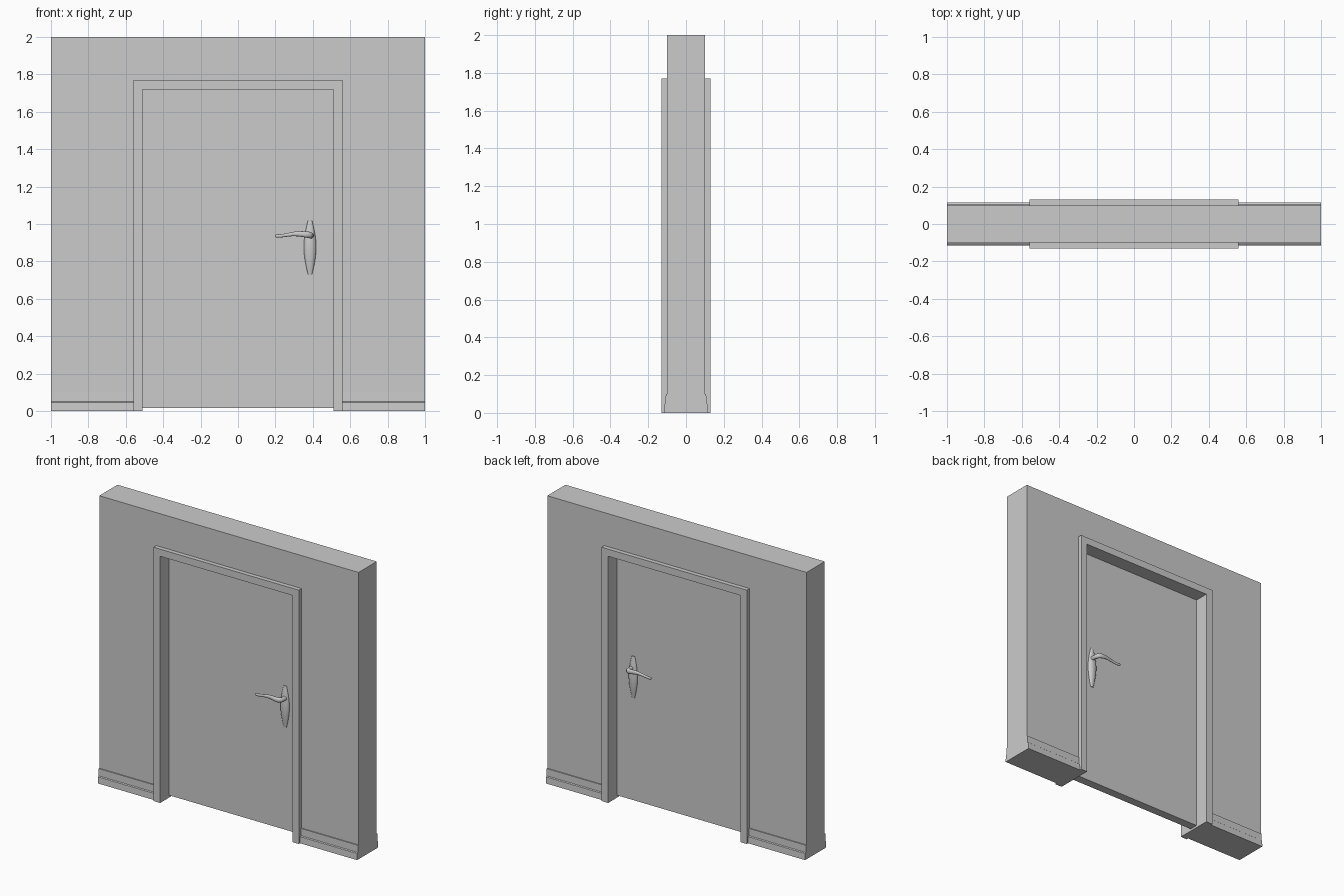
import bpy
import bmesh
from math import cos, sin, pi
from mathutils import Vector

cube = bpy.data.objects.get("Cube")
if cube:
    bpy.data.objects.remove(cube, do_unlink=True)

grey = bpy.data.materials.new("plain grey")
grey.use_nodes = True
colour = (0.6, 0.6, 0.6, 1)
grey.diffuse_color = colour
grey.node_tree.nodes["Principled BSDF"].inputs["Base Color"].default_value = colour


def finish(name, bm, smooth=False):
    bmesh.ops.recalc_face_normals(bm, faces=bm.faces)
    mesh = bpy.data.meshes.new(name)
    bm.to_mesh(mesh)
    bm.free()
    mesh.materials.append(grey)
    obj = bpy.data.objects.new(name, mesh)
    bpy.context.collection.objects.link(obj)
    if smooth:
        bpy.ops.object.select_all(action="DESELECT")
        obj.select_set(True)
        bpy.context.view_layer.objects.active = obj
        bpy.ops.object.shade_smooth_by_angle(angle=0.7)
    return obj


def prism(name, outline, offset):
    """Extrude a flat outline along an offset."""
    bm = bmesh.new()
    face = bm.faces.new([bm.verts.new(p) for p in outline])
    grown = bmesh.ops.extrude_face_region(bm, geom=[face], use_keep_orig=True)
    verts = [g for g in grown["geom"] if isinstance(g, bmesh.types.BMVert)]
    bmesh.ops.translate(bm, verts=verts, vec=offset)
    return finish(name, bm)


def arch(name, outer, top, y0, y1):
    """Upside-down U around the doorway."""
    pts = [(-outer, 0), (-outer, top), (outer, top), (outer, 0),
           (DOOR, 0), (DOOR, HEAD), (-DOOR, HEAD), (-DOOR, 0)]
    return prism(name, [(x, y0, z) for x, z in pts], (0, y1 - y0, 0))


def loft(name, stations, sides=20):
    """Skin elliptical rings set square to a path of (centre, ru, rv)."""
    bm = bmesh.new()
    centres = [Vector(s[0]) for s in stations]
    rings = []
    for i, (_, ru, rv) in enumerate(stations):
        t = (centres[min(i + 1, len(centres) - 1)] - centres[max(i - 1, 0)]).normalized()
        up = Vector((0, 1, 0)) if abs(t.z) > 0.9 else Vector((0, 0, 1))
        u = up.cross(t).normalized()
        v = t.cross(u)
        angles = [2 * pi * k / sides for k in range(sides)]
        rings.append([bm.verts.new(centres[i] + u * ru * cos(a) + v * rv * sin(a))
                      for a in angles])
    for a, b in zip(rings, rings[1:]):
        for k in range(sides):
            n = (k + 1) % sides
            bm.faces.new((a[k], a[n], b[n], b[k]))
    bm.faces.new(rings[0])
    bm.faces.new(rings[-1])
    return finish(name, bm, True)


DOOR, HEAD = 0.51, 1.72      # doorway half width and height
FACE, WALL = 0.03, 0.10      # half thickness of door and wall
CASING = 0.56

# Wall and door leaf
arch("wall", 1, 2, -WALL, WALL)
prism("door_leaf", [(x, -FACE, z) for x, z in
                    ((-DOOR, 0.015), (DOOR, 0.015), (DOOR, HEAD), (-DOOR, HEAD))],
      (0, 2 * FACE, 0))

skirting = [(WALL, 0), (0.116, 0), (0.114, 0.045), (0.108, 0.05),
            (0.107, 0.1), (WALL, 0.1)]

# Lever path: x, distance from middle of door, z, radii
lever = [(0.390, 0.030, 0.938, 0.016, 0.016), (0.390, 0.066, 0.938, 0.014, 0.014),
         (0.388, 0.082, 0.939, 0.015, 0.016), (0.378, 0.094, 0.942, 0.014, 0.017),
         (0.355, 0.099, 0.945, 0.011, 0.016), (0.325, 0.098, 0.948, 0.009, 0.014),
         (0.290, 0.095, 0.946, 0.008, 0.011), (0.255, 0.093, 0.940, 0.008, 0.009),
         (0.225, 0.094, 0.936, 0.007, 0.009), (0.205, 0.097, 0.937, 0.006, 0.009),
         (0.200, 0.098, 0.938, 0.003, 0.005)]

for side, s in (("front", -1), ("back", 1)):
    # Door casing
    arch(side + "_casing", CASING, 1.77, s * WALL, s * 0.13)

    # Skirting boards on both sides of the casing
    for end, x in (("left", 1), ("right", -1)):
        prism(f"{side}_{end}_skirting", [(x, s * y, z) for y, z in skirting],
              (-x * (1 - CASING), 0, 0))

    # Domed handle plate, tapering to blunt ends
    plate = []
    for i in range(17):
        f = -1 + i / 8
        bulge = cos(f * pi / 2)
        plate.append(((0.385, s * FACE, 0.875 + 0.145 * f),
                      0.011 + 0.022 * bulge, 0.006 + 0.016 * bulge))
    loft(side + "_handle_plate", plate)

    # Curved lever
    loft(side + "_lever", [((x, s * y, z), ru, rv) for x, y, z, ru, rv in lever])
